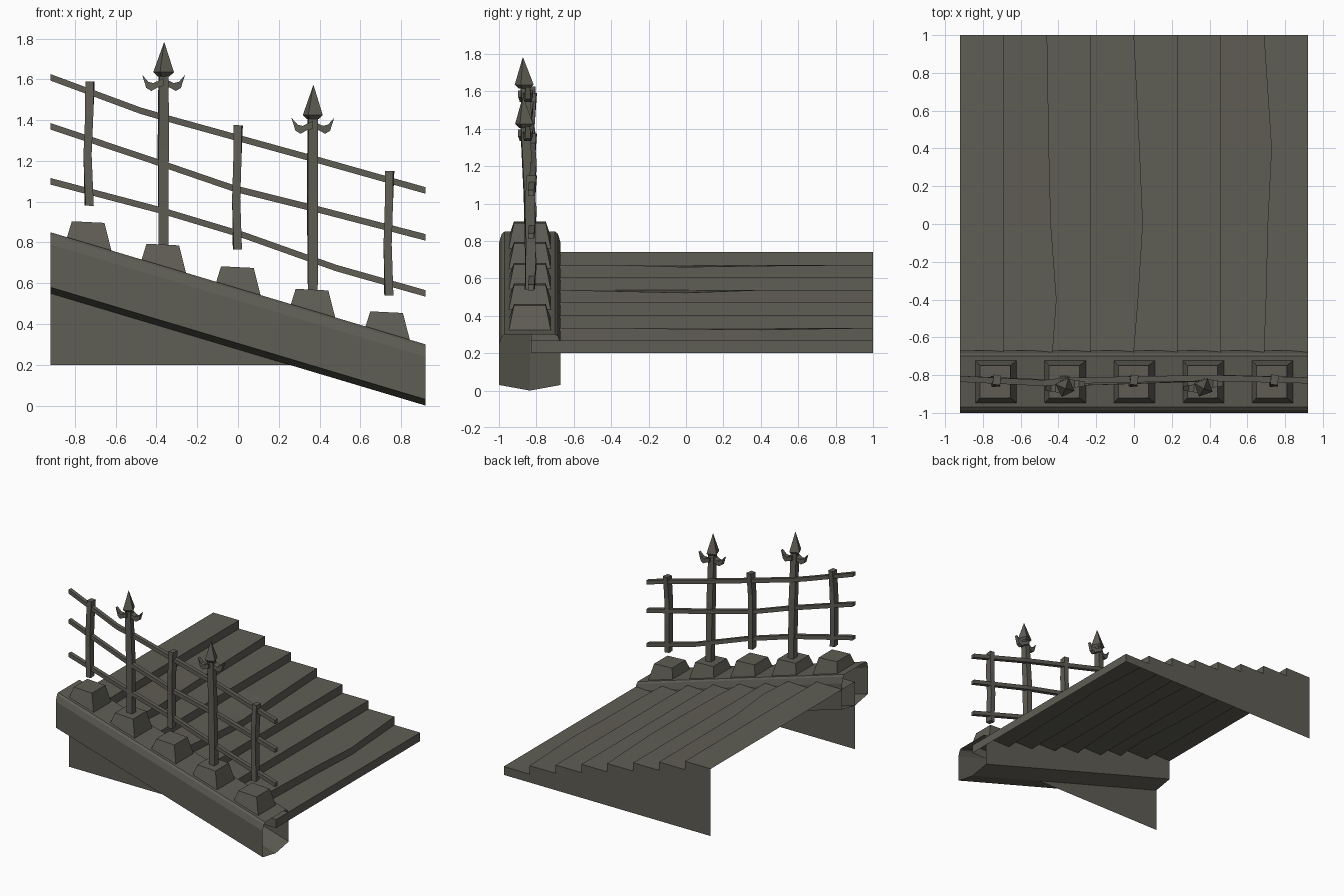
import bpy, bmesh, math
from mathutils import Vector

if "Cube" in bpy.data.objects:
    bpy.data.objects.remove(bpy.data.objects["Cube"])

stone = bpy.data.materials.new("weathered_grey")
stone.diffuse_color = (0.114, 0.110, 0.089, 1)
stone.use_nodes = True
stone.node_tree.nodes["Principled BSDF"].inputs["Base Color"].default_value = stone.diffuse_color


def make(name, build):
    """Run a bmesh builder and turn the result into a flat-shaded object."""
    bm = bmesh.new()
    build(bm)
    bmesh.ops.recalc_face_normals(bm, faces=bm.faces)
    me = bpy.data.meshes.new(name)
    bm.to_mesh(me)
    bm.free()
    me.materials.append(stone)
    ob = bpy.data.objects.new(name, me)
    bpy.context.collection.objects.link(ob)
    return ob


def loft(bm, rings, caps=True, closed=True):
    """Skin a series of equally long point rings."""
    vs = [[bm.verts.new(p) for p in r] for r in rings]
    n = len(vs[0])
    for a, b in zip(vs, vs[1:]):
        for i in range(n if closed else n - 1):
            j = (i + 1) % n
            bm.faces.new((a[i], a[j], b[j], b[i]))
    if caps:
        bm.faces.new(vs[0][::-1])
        bm.faces.new(vs[-1])


def rect(x, y, z, hx, hy, tilt=0.0, twist=0.0):
    """Horizontal rectangle ring; tilt is its z slope along x."""
    c, s = math.cos(twist), math.sin(twist)
    out = []
    for a, b in ((-1, -1), (1, -1), (1, 1), (-1, 1)):
        dx, dy = a * hx * c - b * hy * s, a * hx * s + b * hy * c
        out.append((x + dx, y + dy, z + tilt * dx))
    return out


L = 0.92
SLOPE = -0.55 / (2 * L)
def beam_top(x): return 0.575 + SLOPE * x

# Sloping side beam, open at both ends
SECTION = [(-0.97, 0), (-0.985, -0.012), (-1, -0.06), (-1, -0.27), (-0.835, -0.30),
           (-0.67, -0.27), (-0.67, -0.06), (-0.685, -0.012), (-0.70, 0)]
make("side_beam", lambda bm: loft(
    bm, [[(x, y, beam_top(x) + d) for y, d in SECTION] for x in (-L, L)], caps=False))

# Stairs: eight treads, three with worn nosings; open below and at the tall end
YS = [-0.83, -0.67, -0.4, 0.0, 0.4, 1.0]
WORN = {1: (0.02, 0.03, 0.05, 0.02, 0.01, 0), 3: (0, 0, 0.022, 0.047, 0.03, 0),
        6: (0, 0, 0.01, 0.02, 0.04, 0)}
DROP = {1: (0, 0, 0, -0.012, -0.006, 0), 3: (0, 0, -0.006, -0.015, 0, 0),
        6: (0, 0, 0, -0.006, -0.01, 0)}
RUN, RISE, BASE = 2 * L / 8, 0.0675, 0.20


def stairs(bm):
    zero = (0,) * len(YS)
    rings = []
    for k, y in enumerate(YS):
        ring = []
        for i in range(8):
            z, x = BASE + RISE * (8 - i), -L + RUN * i
            w, d = WORN.get(i, zero)[k], DROP.get(i, zero)[k]
            back = WORN.get(i - 1, zero)[k]
            ring += [(x + back, y, z), (x + RUN + w, y, z + d)]
        ring.append((L, y, BASE))
        rings.append(ring)
    loft(bm, rings, caps=False, closed=False)
    for ring in (rings[0], rings[-1]):          # side walls
        bm.faces.new([bm.verts.new(p) for p in ring + [(-L, ring[0][1], BASE)]])


make("stairs", stairs)

# Tapered blocks along the beam
for i in range(5):
    cx = -0.73 + 0.366 * i
    zt = 0.90 - 0.1105 * i
    make(f"block_{i+1}", lambda bm: loft(bm, [
        rect(cx, -0.835, beam_top(cx) - 0.012, 0.112, 0.115, SLOPE),
        rect(cx - 0.005, -0.835, zt, 0.08, 0.085, -0.05)]))

# Short bent bars
for n, (cx, z0, bend) in enumerate([(-0.73, 0.98, -0.008), (-0.003, 0.765, -0.006), (0.74, 0.54, -0.006)]):
    make(f"short_bar_{n+1}", lambda bm: loft(bm, [
        rect(cx + dx, y, z0 + dz, 0.020, 0.026, -0.02, tw)
        for dx, y, dz, tw in ((0, -0.835, 0, 0.1), (bend, -0.83, 0.25, 0),
                              (0, -0.835, 0.44, 0), (0.004, -0.825, 0.61, -0.12))]))

# Spear posts with pointed heads and side barbs
BARB = [(0.0, -0.012), (0.03, -0.02), (0.06, -0.037), (0.085, -0.022),
        (0.105, 0.042), (0.075, 0.008), (0.05, 0.002), (0.0, 0.025)]
for n, (cx, tip, tw) in enumerate([(-0.365, 1.78, 0.45), (0.367, 1.57, 0.35)]):
    foot = beam_top(cx) + 0.05
    make(f"spear_post_{n+1}", lambda bm: loft(bm, [
        rect(cx, -0.83, foot, 0.024, 0.026),
        rect(cx - 0.002, -0.84, (foot + tip) / 2, 0.025, 0.026, 0, 0.1),
        rect(cx, -0.862, tip - 0.14, 0.023, 0.023, 0, 0.1)]))
    make(f"spear_head_{n+1}", lambda bm: loft(bm, [
        rect(cx, -0.864, tip - 0.165, 0.022, 0.022, 0, tw),
        rect(cx, -0.865, tip - 0.145, 0.038, 0.038, 0, tw),
        rect(cx + 0.003, -0.872, tip, 0.001, 0.001, 0, tw)]))

    def barbs(bm):
        for s in (-1, 1):
            loft(bm, [[(cx + s * x, -0.858 + s * 0.012 + e * (0.028 - 0.15 * x), tip - 0.20 + z)
                       for x, z in BARB] for e in (-1, 1)])
    make(f"spear_barbs_{n+1}", barbs)

# Three bent rails
RAILS = {
    "top_rail": [(-L, 1.61), (-0.48, 1.447), (-0.37, 1.415), (0.4, 1.202), (L, 1.055)],
    "middle_rail": [(-L, 1.37), (-0.37, 1.185), (-0.02, 1.065), (0.4, 0.96), (L, 0.825)],
    "bottom_rail": [(-L, 1.10), (-0.37, 0.955), (0.03, 0.835), (0.48, 0.675), (L, 0.55)]}
RAIL_Y = [-0.82, -0.842, -0.83, -0.815, -0.828]
for name, pts in RAILS.items():
    make(name, lambda bm: loft(bm, [
        [(x, y + a * 0.016, z + b * 0.016) for a, b in ((-1, -1), (1, -1), (1, 1), (-1, 1))]
        for (x, z), y in zip(pts, RAIL_Y)]))
